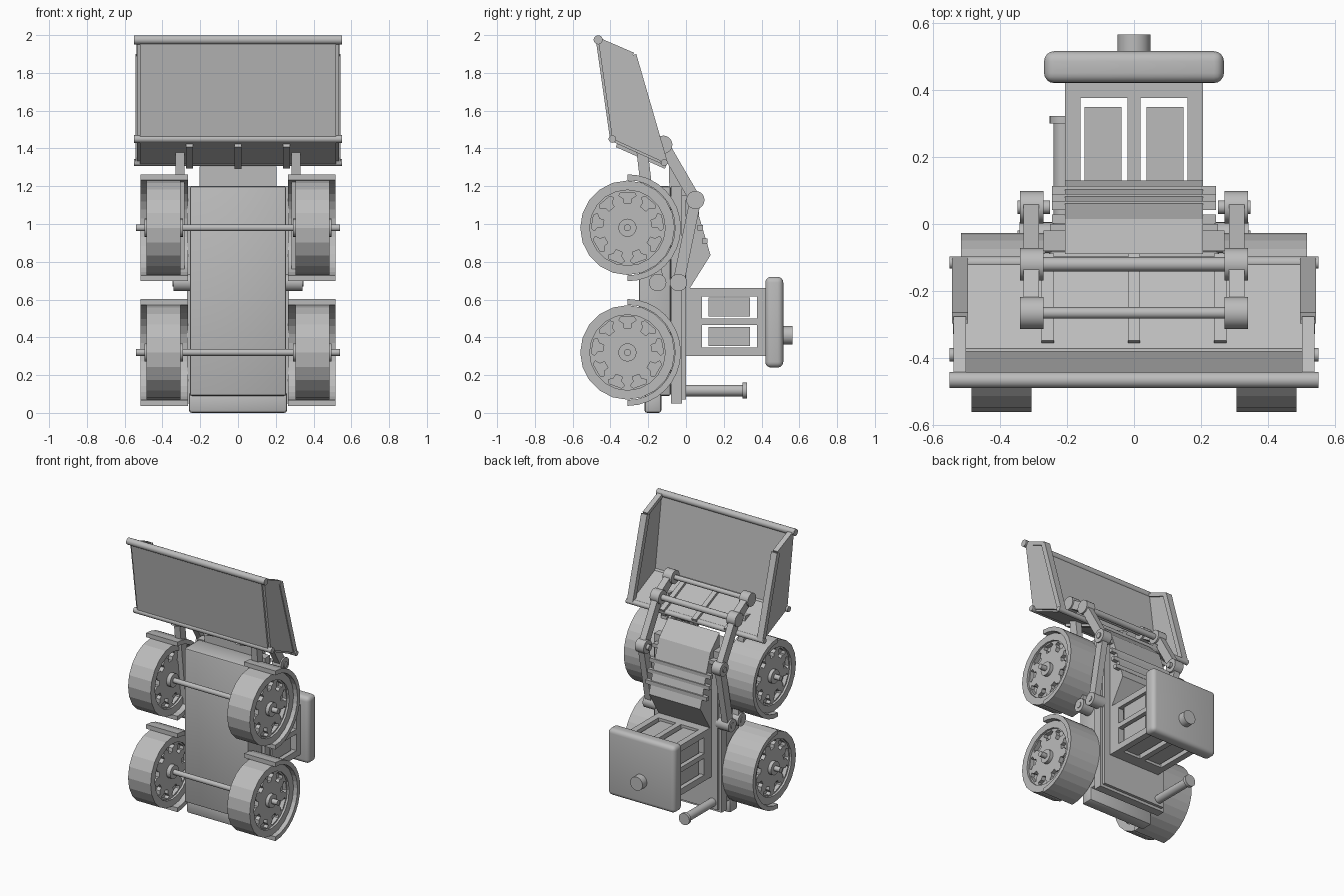
import bpy, bmesh
from math import sin, cos, pi, atan2, hypot
from mathutils import Matrix, Vector

default = bpy.data.objects.get("Cube")
if default:
    bpy.data.objects.remove(default)

grey = bpy.data.materials.new("plain grey")
grey.use_nodes = True
grey.diffuse_color = (0.5, 0.5, 0.5, 1)
grey.node_tree.nodes["Principled BSDF"].inputs["Base Color"].default_value = (0.5, 0.5, 0.5, 1)


def finish(name, bm):
    bmesh.ops.recalc_face_normals(bm, faces=bm.faces)
    mesh = bpy.data.meshes.new(name)
    bm.to_mesh(mesh)
    bm.free()
    mesh.materials.append(grey)
    ob = bpy.data.objects.new(name, mesh)
    bpy.context.collection.objects.link(ob)
    return ob


def smooth(ob):
    bpy.ops.object.select_all(action='DESELECT')
    ob.select_set(True)
    bpy.context.view_layer.objects.active = ob
    bpy.ops.object.shade_smooth_by_angle()


def prism(name, pts, x0, x1):
    """Extrude a (y, z) outline along x."""
    bm = bmesh.new()
    face = bm.faces.new([bm.verts.new((x0, y, z)) for y, z in pts])
    ext = bmesh.ops.extrude_face_region(bm, geom=[face])["geom"]
    bmesh.ops.translate(bm, vec=(x1 - x0, 0, 0),
                        verts=[v for v in ext if isinstance(v, bmesh.types.BMVert)])
    return finish(name, bm)


def box(name, x, y, z, bevel=0, segments=4):
    bm = bmesh.new()
    bmesh.ops.create_cube(bm, size=1)
    for v in bm.verts:
        for i, (a, b) in enumerate((x, y, z)):
            v.co[i] = a if v.co[i] < 0 else b
    if bevel:
        bmesh.ops.bevel(bm, geom=bm.edges[:], offset=bevel, segments=segments,
                        profile=0.5, affect='EDGES')
    ob = finish(name, bm)
    if bevel:
        smooth(ob)
    return ob


def rod(name, a, b, r, sides=20):
    a, b = Vector(a), Vector(b)
    bm = bmesh.new()
    turn = (b - a).to_track_quat('Z', 'Y').to_matrix().to_4x4()
    bmesh.ops.create_cone(bm, cap_ends=True, segments=sides, radius1=r, radius2=r,
                          depth=(b - a).length, matrix=Matrix.Translation((a + b) / 2) @ turn)
    ob = finish(name, bm)
    smooth(ob)
    return ob


def strip(p, q, w):
    """Outline of a straight bar between two (y, z) points."""
    dy, dz = q[0] - p[0], q[1] - p[1]
    n = w / 2 / hypot(dy, dz)
    oy, oz = -dz * n, dy * n
    return [(p[0] + oy, p[1] + oz), (q[0] + oy, q[1] + oz),
            (q[0] - oy, q[1] - oz), (p[0] - oy, p[1] - oz)]


def bar(name, p, q, w, x0, x1):
    return prism(name, strip(p, q, w), x0, x1)


# Wheel: turned tyre with recessed faces and a ring of flared pockets
AXLE_Y, AXLE_Z = -0.31, (0.98, 0.32)
bm = bmesh.new()
half = [(0.075, 0), (0.075, 0.2), (0.09, 0.2), (0.09, 0.25)]
ring = half + [(-x, r) for x, r in reversed(half)]
vs = [bm.verts.new((x, 0, r)) for x, r in ring]
es = [bm.edges.new(p) for p in zip(vs, vs[1:])]
bmesh.ops.spin(bm, geom=vs + es, cent=(0, 0, 0), axis=(1, 0, 0), angle=2 * pi,
               steps=20, use_duplicate=False)
bmesh.ops.remove_doubles(bm, verts=bm.verts, dist=0.0005)
wheel = finish("wheel", bm)

flare = [(-0.018, 0.13), (0.018, 0.13), (0.022, 0.155), (0.046, 0.17), (0.036, 0.188),
         (-0.036, 0.188), (-0.046, 0.17), (-0.022, 0.155)]
bm = bmesh.new()
for k in range(9):
    t = 2 * pi * k / 9
    outline = [(u * cos(t) - r * sin(t), u * sin(t) + r * cos(t)) for u, r in flare]
    for s in (-1, 1):
        face = bm.faces.new([bm.verts.new((s * 0.045, y, z)) for y, z in outline])
        ext = bmesh.ops.extrude_face_region(bm, geom=[face])["geom"]
        bmesh.ops.translate(bm, vec=(s * 0.06, 0, 0),
                            verts=[v for v in ext if isinstance(v, bmesh.types.BMVert)])
cutter = finish("pocket_cutter", bm)
cutter.hide_render = True
cut = wheel.modifiers.new("pockets", 'BOOLEAN')
cut.object, cut.operation, cut.solver = cutter, 'DIFFERENCE', 'EXACT'
dg = bpy.context.evaluated_depsgraph_get()
wheel_mesh = bpy.data.meshes.new_from_object(wheel.evaluated_get(dg))
bpy.data.objects.remove(wheel)
bpy.data.objects.remove(cutter)

arc = [-pi / 2 + pi * i / 16 for i in range(17)]
for z, end in zip(AXLE_Z, ("front", "rear")):
    rod(end + "_axle", (-0.54, AXLE_Y, z), (0.54, AXLE_Y, z), 0.018)
    for s, side in ((1, "left"), (-1, "right")):
        tag = f"{end}_{side}_"
        ob = bpy.data.objects.new(tag + "wheel", wheel_mesh)
        ob.location = (s * 0.395, AXLE_Y, z)
        bpy.context.collection.objects.link(ob)
        rod(tag + "hub", (s * 0.29, AXLE_Y, z), (s * 0.495, AXLE_Y, z), 0.048)
        # Half-round mudguard over each wheel
        outline = [(AXLE_Y + 0.283 * cos(a), z + 0.283 * sin(a)) for a in arc]
        outline += [(AXLE_Y + 0.252 * cos(a), z + 0.252 * sin(a)) for a in reversed(arc)]
        prism(tag + "mudguard", outline, s * 0.265, s * 0.515)

# Chassis
box("belly", (-0.255, 0.255), (-0.25, -0.08), (0.09, 1.2), 0.012, 2)
box("bumper", (-0.26, 0.26), (-0.22, -0.13), (0, 0.11), 0.015, 2)
box("deck", (-0.27, 0.27), (-0.08, -0.02), (0.05, 1.2))
box("deck_panel", (-0.25, 0.25), (-0.02, 0), (0.07, 1.15))

# Engine hood with side cooling bars
prism("hood", [(-0.08, 0.64), (0.02, 0.66), (0.13, 0.835), (0.06, 1.07),
               (0.015, 1.2), (-0.09, 1.305)], -0.205, 0.205)
for y, z in ((0.1, 0.91), (0.075, 0.98), (0.055, 1.05), (0.015, 1.14)):
    box("cooling_bar", (-0.245, 0.245), (y - 0.014, y + 0.014), (z - 0.014, z + 0.014))

# Cab: sill, header, posts and inset panes
for part, y in (("sill", (-0.01, 0.085)), ("header", (0.375, 0.42))):
    for s in (-1, 1):
        box("cab_side_" + part, sorted((s * 0.16, s * 0.205)), y, (0.3, 0.66))
    for z in ((0.3, 0.345), (0.615, 0.66)):
        box("cab_end_" + part, (-0.16, 0.16), y, z)
for s in (-1, 1):
    side = sorted((s * 0.16, s * 0.205))
    for z in ((0.3, 0.345), (0.465, 0.5), (0.615, 0.66)):
        box("cab_post", side, (0.08, 0.38), z)
    end = (0.3, 0.345) if s < 0 else (0.615, 0.66)
    box("cab_centre_post", (-0.02, 0.02), (0.08, 0.38), end)
    mid = sum(end) / 2
    for t in (-1, 1):
        box("end_pane", sorted((t * 0.037, t * 0.147)), (0.085, 0.348), (mid - 0.004, mid + 0.004))
    for z in ((0.355, 0.455), (0.51, 0.61)):
        box("side_pane", (s * 0.182 - 0.004, s * 0.182 + 0.004), (0.12, 0.338), z)
box("roof", (-0.268, 0.268), (0.42, 0.515), (0.24, 0.72), 0.03)
rod("roof_lamp", (0, 0.5, 0.41), (0, 0.565, 0.41), 0.049, 32)

# Exhaust
rod("exhaust_pipe", (-0.21, -0.02, 0.118), (-0.21, 0.31, 0.118), 0.03)
rod("exhaust_cap", (-0.21, 0.3, 0.118), (-0.21, 0.322, 0.118), 0.042)

# Bucket
LIP, HEEL, BACK, TOP = (-0.465, 1.975), (-0.39, 1.45), (-0.115, 1.325), (-0.28, 1.895)
bar("bucket_floor", LIP, HEEL, 0.025, -0.52, 0.52)
bar("bucket_back", HEEL, BACK, 0.025, -0.52, 0.52)
for p, r in ((LIP, 0.024), (HEEL, 0.02), (BACK, 0.018)):
    rod("bucket_edge_rod", (-0.55, *p), (0.55, *p), r)
for s in (-1, 1):
    prism("bucket_side", [LIP, HEEL, BACK, TOP], s * 0.51, s * 0.535)
    bar("bucket_side_rim", TOP, BACK, 0.035, s * 0.495, s * 0.542)
    bar("bucket_front_rim", LIP, TOP, 0.025, s * 0.5, s * 0.538)
for x in (-0.257, 0, 0.257):
    bar("bucket_rib", (-0.36, 1.435), (-0.1, 1.32), 0.06, x - 0.018, x + 0.018)

# Lift arms, linkage and pivots
BASE, ELBOW, WRIST, TIP = (-0.04, 0.69), (0.05, 1.127), (-0.12, 1.42), (-0.265, 1.51)
RAM, RAM_END = (-0.15, 0.69), (-0.235, 1.41)
for s in (-1, 1):
    for name, p, q in (("lower_arm", BASE, ELBOW), ("upper_arm", ELBOW, WRIST),
                       ("bucket_link", WRIST, TIP), ("push_arm", RAM, RAM_END)):
        bar(name, p, q, 0.06, s * 0.283, s * 0.33)
    for p in (ELBOW, WRIST, TIP):
        rod("arm_joint", (s * 0.27, *p), (s * 0.34, *p), 0.048)
    for p in (BASE, RAM):
        rod("arm_pivot", (s * 0.24, *p), (s * 0.342, *p), 0.046)
    for p in (BASE, RAM, ELBOW):
        rod("pivot_pin", (s * 0.25, *p), (s * 0.347, *p), 0.02)
rod("wrist_crossbar", (-0.3, *WRIST), (0.3, *WRIST), 0.021)
rod("tip_crossbar", (-0.3, *TIP), (0.3, *TIP), 0.017)
